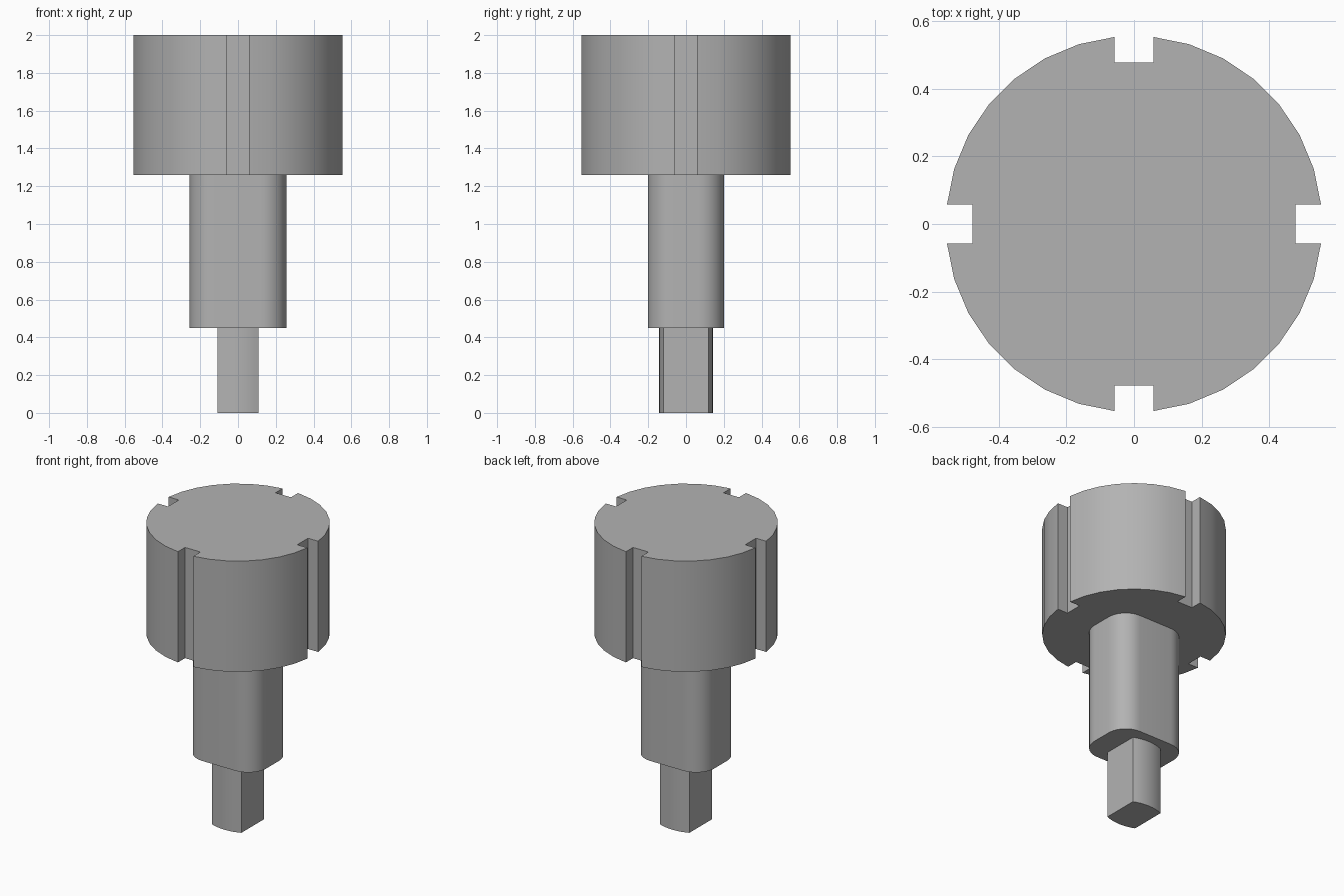
import bpy
import bmesh
from math import cos, sin, asin, pi, radians

cube = bpy.data.objects.get("Cube")
if cube:
    bpy.data.objects.remove(cube, do_unlink=True)

# One plain grey for the whole model
grey = bpy.data.materials.new("plain grey")
grey.use_nodes = True
color = (0.45, 0.45, 0.45, 1)
grey.diffuse_color = color
grey.node_tree.nodes["Principled BSDF"].inputs["Base Color"].default_value = color


def arc(cx, cy, radius, start, end, steps):
    """Points along a circular arc, angles in radians."""
    angles = [start + (end - start) * i / steps for i in range(steps + 1)]
    return [(cx + radius * cos(a), cy + radius * sin(a)) for a in angles]


def turned(points, angle):
    c, s = cos(angle), sin(angle)
    return [(x * c - y * s, x * s + y * c) for x, y in points]


def prism(name, outline, bottom, top):
    """Extrude a closed outline between two heights."""
    bm = bmesh.new()
    base = bm.faces.new([bm.verts.new((x, y, bottom)) for x, y in outline])
    grown = bmesh.ops.extrude_face_region(bm, geom=[base])["geom"]
    verts = [v for v in grown if isinstance(v, bmesh.types.BMVert)]
    bmesh.ops.translate(bm, verts=verts, vec=(0, 0, top - bottom))
    bmesh.ops.recalc_face_normals(bm, faces=bm.faces)
    mesh = bpy.data.meshes.new(name)
    bm.to_mesh(mesh)
    bm.free()
    mesh.materials.append(grey)
    obj = bpy.data.objects.new(name, mesh)
    bpy.context.collection.objects.link(obj)
    bpy.ops.object.select_all(action="DESELECT")
    obj.select_set(True)
    bpy.context.view_layer.objects.active = obj
    bpy.ops.object.shade_smooth_by_angle(angle=radians(30))
    return obj


# Round head with four grip slots: each quarter is a rim arc and a slot floor
head_radius, slot_half, slot_floor = 0.556, 0.057, 0.478
edge = asin(slot_half / head_radius)
quarter = [(slot_floor, slot_half)]
quarter += arc(0, 0, head_radius, edge, pi / 2 - edge, 7)
quarter += [(slot_half, slot_floor)]
head = [p for k in range(4) for p in turned(quarter, k * pi / 2)]
prism("head", head, 1.26, 2.0)

# Shaft with a rounded rectangular section
half_x, half_y, corner = 0.257, 0.202, 0.135
shaft = []
for k, (sx, sy) in enumerate([(1, 1), (-1, 1), (-1, -1), (1, -1)]):
    shaft += arc(sx * (half_x - corner), sy * (half_y - corner), corner,
                 k * pi / 2, (k + 1) * pi / 2, 10)
prism("shaft", shaft, 0.45, 1.26)

# Drive tip: flat sides, gently bowed front and back
bow, tip_half_x, tip_half_y = 0.28, 0.109, 0.142
sweep = asin(tip_half_x / bow)
back = arc(0, tip_half_y - bow, bow, pi / 2 - sweep, pi / 2 + sweep, 8)
prism("drive_tip", back + turned(back, pi), 0.0, 0.45)
